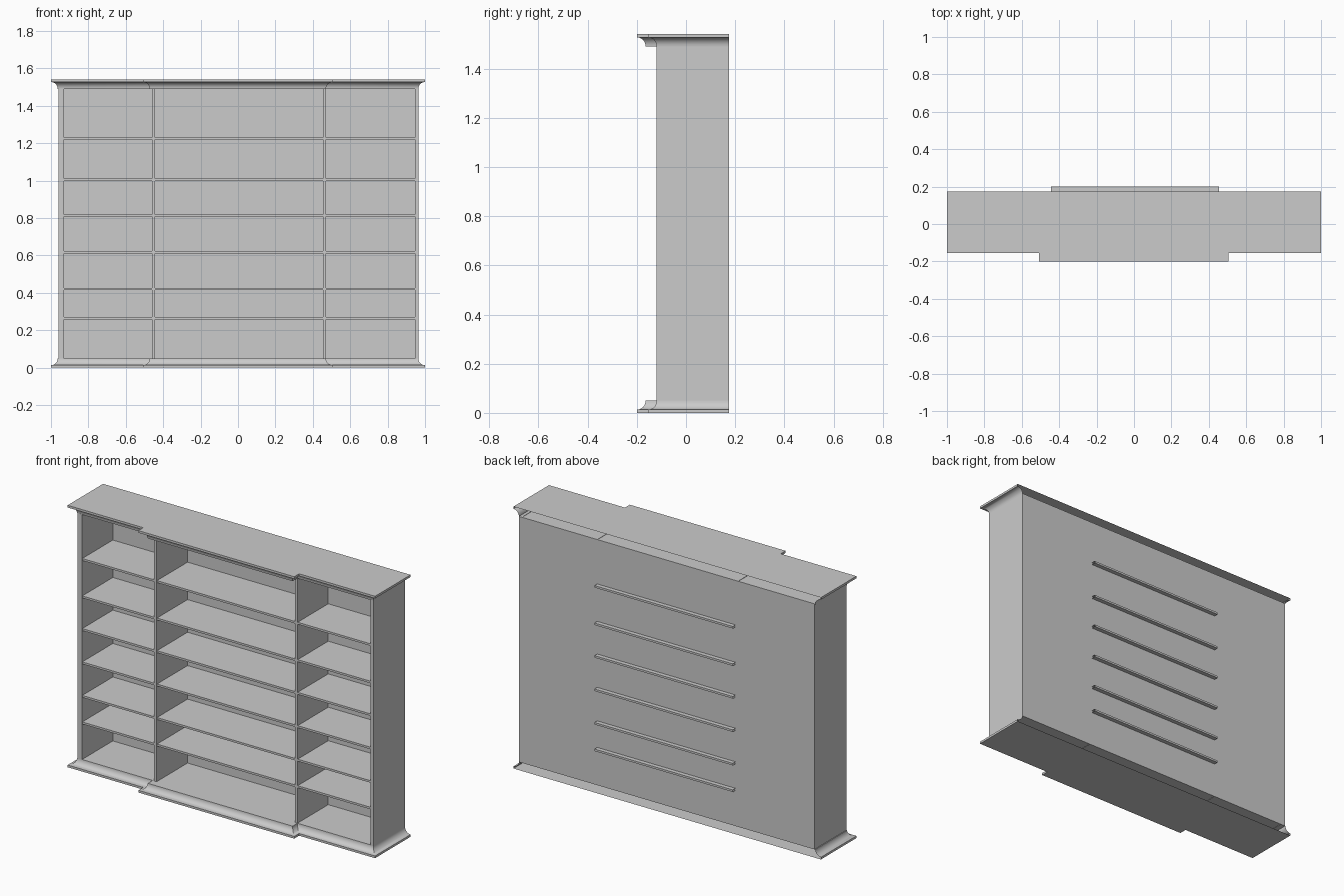
import bpy, bmesh
from math import sin, cos, pi

if "Cube" in bpy.data.objects:
    bpy.data.objects.remove(bpy.data.objects["Cube"])

Z_LOW, Z_HIGH, HEIGHT = 0.05, 1.49, 1.54
FRONT, BACK = -0.12, 0.175


def finish(bm, name):
    bmesh.ops.recalc_face_normals(bm, faces=bm.faces)
    mesh = bpy.data.meshes.new(name)
    bm.to_mesh(mesh)
    bm.free()
    obj = bpy.data.objects.new(name, mesh)
    bpy.context.collection.objects.link(obj)
    return obj


def board(name, x0, x1, y0, y1, z0, z1, open_ends=False):
    bm = bmesh.new()
    bmesh.ops.create_cube(bm, size=1)
    for v in bm.verts:
        v.co.x = x1 if v.co.x > 0 else x0
        v.co.y = y1 if v.co.y > 0 else y0
        v.co.z = z1 if v.co.z > 0 else z0
    bm.normal_update()
    if open_ends:
        ends = [f for f in bm.faces if abs(f.normal.x) > 0.9]
        bmesh.ops.delete(bm, geom=ends, context='FACES_ONLY')
    return finish(bm, name)


def outline(d):
    # breakfront plan, inset by d on the sides and front
    return [(-1 + d, BACK), (-1 + d, -0.155 + d), (-0.508 + d, -0.155 + d),
            (-0.508 + d, -0.2 + d), (0.506 - d, -0.2 + d),
            (0.506 - d, -0.155 + d), (1 - d, -0.155 + d), (1 - d, BACK)]


def moulding(name, top):
    # square lip followed by a cove, open at the back
    steps = 8
    profile = [(0, 0)] + [(0.036 * sin(i * pi / 2 / steps),
                           Z_LOW - 0.037 * cos(i * pi / 2 / steps))
                          for i in range(steps + 1)]
    bm = bmesh.new()
    rings = [[bm.verts.new((x, y, HEIGHT - h if top else h))
              for x, y in outline(d)] for d, h in profile]
    for a, b in zip(rings, rings[1:]):
        for i in range(len(a) - 1):
            bm.faces.new((a[i], a[i + 1], b[i + 1], b[i]))
    bm.faces.new(rings[0])
    bm.faces.new(rings[-1])
    obj = finish(bm, name)
    bpy.ops.object.select_all(action='DESELECT')
    obj.select_set(True)
    bpy.context.view_layer.objects.active = obj
    bpy.ops.object.shade_smooth_by_angle(angle=pi / 6)


# Crown and base
moulding("base_moulding", False)
moulding("crown_moulding", True)

# Uprights: side panels and dividers
uprights = {"left_side": (-0.96, -0.931), "left_divider": (-0.461, -0.445),
            "right_divider": (0.455, 0.47), "right_side": (0.946, 0.964)}
for name, (x0, x1) in uprights.items():
    board(name, x0, x1, FRONT, BACK - 0.008, Z_LOW - 0.002, Z_HIGH + 0.002)

# Back panel
board("back_panel", -0.96, 0.964, BACK - 0.008, BACK, Z_LOW - 0.002, Z_HIGH + 0.002)

# Shelves: the middle ones run through the back panel
for n, z in enumerate((0.264, 0.42, 0.617, 0.813, 1.005, 1.225), 1):
    z0, z1 = z - 0.006, z + 0.006
    board(f"left_shelf_{n}", -0.931, -0.461, FRONT + 0.003, BACK - 0.008, z0, z1)
    board(f"middle_shelf_{n}", -0.445, 0.455, FRONT + 0.003, 0.2, z0, z1, True)
    board(f"right_shelf_{n}", 0.47, 0.946, FRONT + 0.003, BACK - 0.008, z0, z1)
